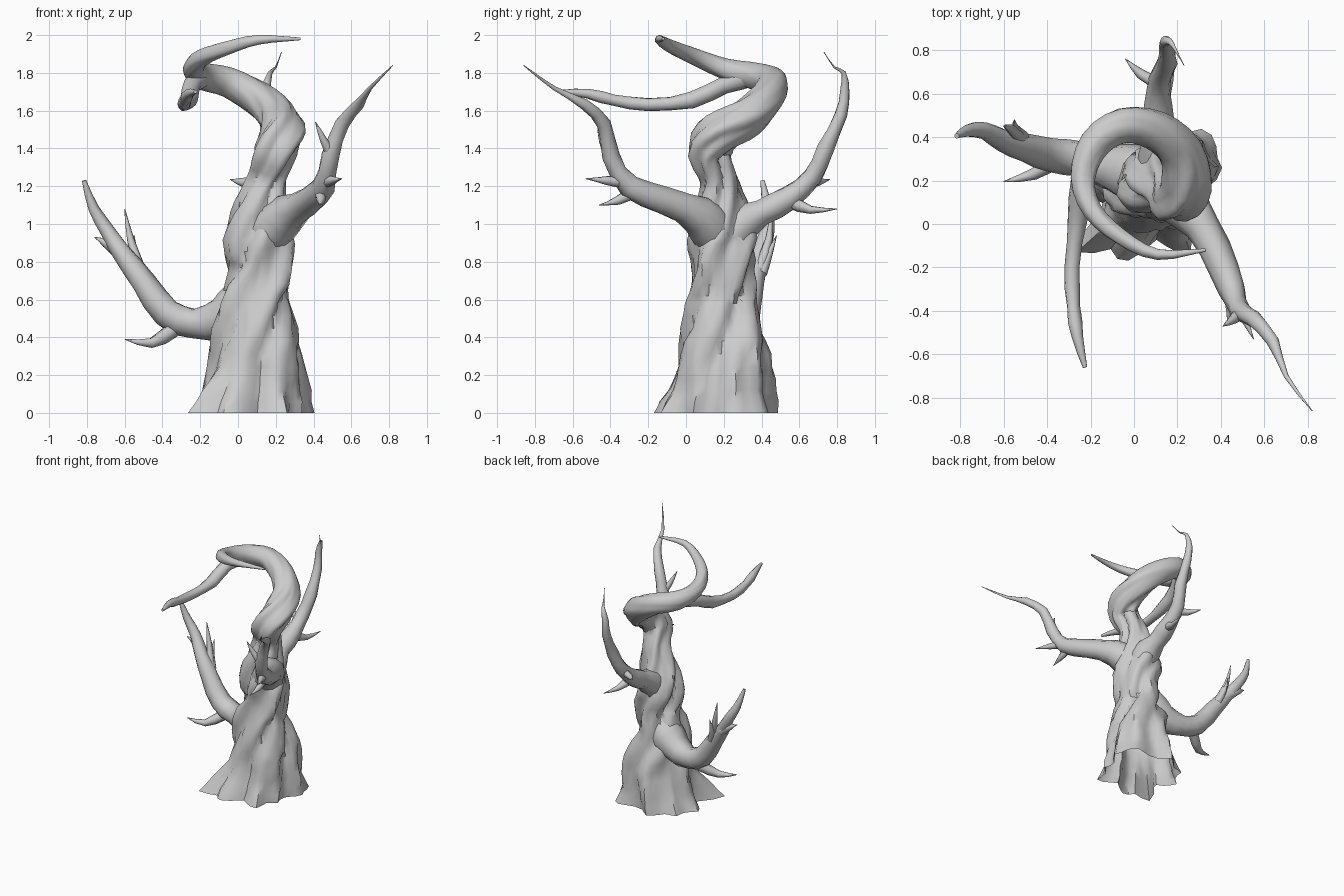
import bpy, bmesh, math, random
from mathutils import Vector

random.seed(4)


def spline(pts, n):
    # Catmull-Rom through rows of (x, y, z, radius, flute depth)
    p = [Vector(r) for r in pts]
    p = [p[0] * 2 - p[1]] + p + [p[-1] * 2 - p[-2]]
    out = []
    for i in range(1, len(p) - 2):
        a, b, c, d = p[i - 1:i + 3]
        for k in range(n):
            t = k / n
            out.append(0.5 * (2 * b + (c - a) * t + (2 * a - 5 * b + 4 * c - d) * t * t
                              + (3 * b - a - 3 * c + d) * t ** 3))
    out.append(p[-2])
    return out


def root_flare(a, z):
    # Buttress roots: angle in degrees, width, size, height
    f = 0
    for deg, width, size, top in ((221, 0.2, 0.52, 0.24), (247, 0.13, 0.2, 0.18),
                                  (45, 0.30, 0.42, 0.56), (15, 0.14, 0.10, 0.45),
                                  (300, 0.15, 0.2, 0.2), (335, 0.12, 0.08, 0.3),
                                  (100, 0.14, 0.12, 0.3), (135, 0.14, 0.12, 0.25),
                                  (172, 0.14, 0.12, 0.3)):
        d = (a - math.radians(deg) + math.pi) % (2 * math.pi) - math.pi
        h = max(0, 1 - z / top)
        f += size * math.exp(-(d / width) ** 2) * (h ** 0.5 if top > 0.4 else h)
    return f


def limb(name, pts, sides=10, n=2, twist=2.6, trunk=False):
    # Tapering tube with spiralling bark ridges
    pts = [tuple(r) + (0.05,) * (5 - len(r)) for r in pts]
    rows = spline(pts, n)
    pos = [Vector(r[:3]) for r in rows]
    bm = bmesh.new()
    u, rings, length = Vector((1, 0, 0)), [], 0
    for i, row in enumerate(rows):
        t = (pos[min(i + 1, len(pos) - 1)] - pos[max(i - 1, 0)]).normalized()
        if trunk and pos[i].z < 0.6:
            t = Vector((0, 0, 1))
        if i:
            length += (pos[i] - pos[i - 1]).length
        u = u - t * u.dot(t)
        if u.length < 0.05:
            u = t.orthogonal()
        u.normalize()
        v = t.cross(u)
        wobble = 1 + random.uniform(-0.1, 0.1)
        spin = twist * max(0, length - 0.3) if trunk else twist * length
        ring = []
        for k in range(sides):
            a = 2 * math.pi * k / sides
            b = a - spin
            ridge = (1.7 * abs(math.sin(2.5 * b + 0.6)) - 1.05
                     + 0.45 * math.sin(3 * b + 1 + 9 * length)
                     + 0.8 * abs(math.sin(4.5 * b + 2 * length)) - 0.5)
            if trunk:
                ridge += random.uniform(-0.3, 0.3)
            rad = max(row[3], 0.002) * (1 + row[4] * ridge)
            if trunk:
                rad *= 1 + root_flare(a, pos[i].z)
            else:
                rad *= wobble
            ring.append(bm.verts.new(pos[i] + (u * math.cos(a) + v * math.sin(a)) * rad))
        rings.append(ring)
    for r0, r1 in zip(rings, rings[1:]):
        for k in range(sides):
            j = (k + 1) % sides
            bm.faces.new((r0[k], r0[j], r1[j], r1[k]))
    bm.faces.new(rings[-1])
    me = bpy.data.meshes.new(name)
    bm.to_mesh(me)
    bm.free()
    ob = bpy.data.objects.new(name, me)
    bpy.context.collection.objects.link(ob)
    bpy.ops.object.select_all(action='DESELECT')
    bpy.context.view_layer.objects.active = ob
    ob.select_set(True)
    bpy.ops.object.shade_smooth_by_angle(angle=math.radians(50 if trunk else 65))
    return ob


# Trunk (open below), coiling round at the top and ending in the upper branch
limb("trunk", [
    (0.07, 0.16, 0, 0.275, 0.12), (0.09, 0.18, 0.18, 0.24, 0.12),
    (0.10, 0.19, 0.38, 0.215, 0.13), (0.09, 0.18, 0.58, 0.175, 0.15),
    (0.125, 0.19, 0.76, 0.157, 0.16), (0.105, 0.19, 0.92, 0.167, 0.16),
    (0.125, 0.18, 1.10, 0.125, 0.16), (0.155, 0.17, 1.25, 0.092, 0.16),
    (0.19, 0.115, 1.38, 0.108, 0.14), (0.235, 0.18, 1.48, 0.108, 0.12),
    (0.21, 0.33, 1.57, 0.10, 0.08), (0.10, 0.43, 1.67, 0.09, 0.04),
    (-0.05, 0.455, 1.75, 0.08, 0.03), (-0.18, 0.37, 1.78, 0.072, 0.03),
    (-0.235, 0.21, 1.82, 0.056, 0.03), (-0.19, 0.06, 1.88, 0.045, 0.03),
    (-0.06, -0.06, 1.93, 0.036, 0.03), (0.11, -0.14, 1.975, 0.025, 0.03),
    (0.33, -0.12, 1.98, 0.007, 0.03)], sides=44, n=3, twist=3.2, trunk=True)

# Branch reaching forward out of the coil
limb("coil_branch", [
    (-0.17, 0.38, 1.79, 0.05), (-0.245, 0.20, 1.735, 0.052), (-0.26, 0.03, 1.655, 0.043),
    (-0.285, -0.20, 1.632, 0.036), (-0.28, -0.38, 1.655, 0.032),
    (-0.26, -0.52, 1.69, 0.027), (-0.225, -0.66, 1.70, 0.010)])

# Low left branch
limb("left_branch", [
    (0.10, 0.20, 0.74, 0.08), (0.04, 0.22, 0.60, 0.13), (-0.09, 0.26, 0.50, 0.12),
    (-0.24, 0.30, 0.475, 0.088),
    (-0.38, 0.32, 0.53, 0.082), (-0.50, 0.35, 0.69, 0.064), (-0.61, 0.39, 0.84, 0.054),
    (-0.69, 0.43, 0.96, 0.038), (-0.765, 0.43, 1.08, 0.032), (-0.815, 0.405, 1.23, 0.012)])

# Front right branch
limb("right_branch", [
    (0.10, 0.20, 0.78, 0.08), (0.16, 0.15, 0.95, 0.115), (0.26, 0.06, 1.05, 0.10),
    (0.37, -0.11, 1.12, 0.074), (0.45, -0.30, 1.20, 0.058), (0.49, -0.40, 1.36, 0.047),
    (0.55, -0.435, 1.53, 0.038), (0.64, -0.54, 1.635, 0.027), (0.70, -0.70, 1.72, 0.012),
    (0.82, -0.86, 1.84, 0.002)])

# Back branch
limb("back_branch", [
    (0.12, 0.20, 0.82, 0.08), (0.12, 0.26, 0.97, 0.105),
    (0.11, 0.40, 1.06, 0.078), (0.11, 0.55, 1.14, 0.064),
    (0.12, 0.67, 1.25, 0.055), (0.15, 0.74, 1.40, 0.043), (0.15, 0.82, 1.58, 0.033),
    (0.145, 0.84, 1.70, 0.026), (0.17, 0.835, 1.80, 0.014), (0.20, 0.785, 1.83, 0.005),
    (0.23, 0.73, 1.91, 0.001)])

# Twigs: start, middle, tip, start radius
twigs = {
    "left_low_twig": ((-0.34, 0.31, 0.44), (-0.46, 0.23, 0.37), (-0.60, 0.195, 0.39), 0.045),
    "left_up_twig": ((-0.52, 0.39, 0.76), (-0.57, 0.44, 0.92), (-0.60, 0.45, 1.08), 0.03),
    "left_spur": ((-0.51, 0.40, 0.74), (-0.545, 0.44, 0.84), (-0.55, 0.48, 0.94), 0.03),
    "left_outer_spur": ((-0.62, 0.41, 0.84), (-0.70, 0.43, 0.90), (-0.76, 0.42, 0.93), 0.035),
    "right_up_twig": ((0.50, -0.40, 1.36), (0.455, -0.44, 1.44), (0.41, -0.47, 1.54), 0.035),
    "right_front_spur": ((0.46, -0.32, 1.22), (0.50, -0.42, 1.23), (0.55, -0.53, 1.24), 0.035),
    "right_low_spur": ((0.43, -0.26, 1.18), (0.44, -0.36, 1.125), (0.43, -0.46, 1.10), 0.035),
    "back_low_twig": ((0.12, 0.55, 1.12), (0.16, 0.66, 1.075), (0.19, 0.80, 1.08), 0.035),
    "back_side_twig": ((0.12, 0.64, 1.22), (0.03, 0.69, 1.22), (-0.04, 0.76, 1.235), 0.035),
}
for name, (a, b, c, r) in twigs.items():
    limb(name, [a + (r,), b + (r * 0.65,), c + (0.002,)], sides=7)
